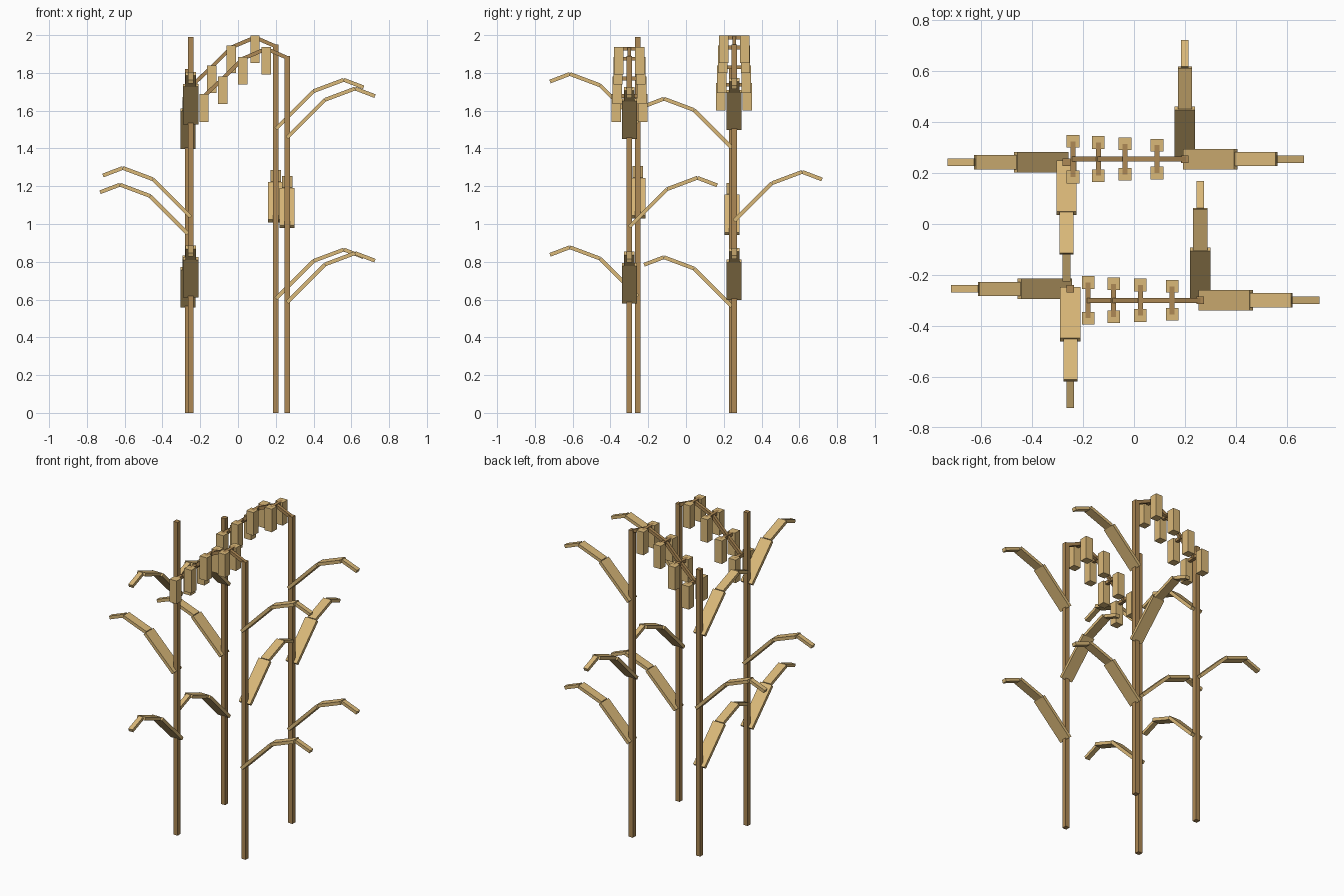
import bpy
from mathutils import Vector, Matrix

cube = bpy.data.objects.get("Cube")
if cube:
    bpy.data.objects.remove(cube)


def make_material(name, colour):
    mat = bpy.data.materials.new(name)
    mat.use_nodes = True
    mat.diffuse_color = colour
    bsdf = mat.node_tree.nodes["Principled BSDF"]
    bsdf.inputs["Base Color"].default_value = colour
    bsdf.inputs["Roughness"].default_value = 0.9
    return mat


STALK = make_material("dry stalk brown", (0.42, 0.25, 0.09, 1))
LEAF = make_material("dry leaf tan", (0.70, 0.48, 0.19, 1))


def box(name, centre, size, mat, rotation=None):
    bpy.ops.mesh.primitive_cube_add(size=1)
    obj = bpy.context.object
    obj.name = name
    turn = rotation.to_4x4() if rotation else Matrix()
    obj.data.transform(turn @ Matrix.Diagonal((*size, 1)))
    obj.location = centre
    obj.data.materials.append(mat)
    return obj


def bar(name, start, end, width, thickness, mat):
    """Flat box running from start to end, kept level across its width."""
    along = (end - start).normalized()
    across = Vector((0, 0, 1)).cross(along).normalized()
    up = along.cross(across)
    rotation = Matrix((along, across, up)).transposed()
    size = ((end - start).length, width, thickness)
    return box(name, (start + end) / 2, size, mat, rotation)


# Arched leaf: (reach, rise) of its joints, and the width of each segment
LEAF_PATH = [(0, 0), (0.2, 0.2), (0.36, 0.26), (0.465, 0.22)]
LEAF_WIDTHS = [0.08, 0.056, 0.03]
LEAF_HEIGHTS = {"lower": 0.31, "middle": 0.521, "upper": 0.771}

# Drooping seed head: (reach, rise, half spread) of each pair of seed pods
TASSEL = [(0.11, 0.038, 0.055), (0.235, -0.015, 0.06),
          (0.34, -0.12, 0.065), (0.44, -0.213, 0.07)]


def leaf(name, base, direction):
    points = [base + direction * r + Vector((0, 0, h)) for r, h in LEAF_PATH]
    parts = ("base", "middle", "tip")
    for part, a, b, width in zip(parts, points, points[1:], LEAF_WIDTHS):
        bar(f"{name}_{part}", a, b, width, 0.02, LEAF)


def tassel(name, top):
    previous = top - Vector((0, 0, 0.01))
    for reach, rise, spread in TASSEL:
        joint = top + Vector((-reach, 0, rise))
        bar(f"{name}_tassel_stem", previous, joint, 0.02, 0.02, STALK)
        box(f"{name}_tassel_crossbar", joint, (0.02, 2 * spread, 0.02), STALK)
        for side in (-1, 1):
            centre = joint + Vector((0, side * spread, -0.063))
            box(f"{name}_seed_pod", centre, (0.05, 0.05, 0.146), LEAF)
        previous = joint


# Four stalks: left ones bear seed heads
PLANTS = [("front_left", 0.26, -0.30, 1.89), ("back_left", 0.20, 0.255, 1.95),
          ("front_right", -0.25, -0.255, 1.99), ("back_right", -0.265, 0.243, 1.82)]

for name, x, y, height in PLANTS:
    box(f"{name}_stalk", (x, y, height / 2), (0.03, 0.03, height), STALK)
    is_left = x > 0
    if is_left:
        outer, middle = Vector((1, 0, 0)), Vector((0, 1, 0))
        tassel(name, Vector((x, y, height)))
    else:
        outer, middle = Vector((0, -1, 0)), Vector((-1, 0, 0))
    for level, ratio in LEAF_HEIGHTS.items():
        direction = middle if level == "middle" else outer
        leaf(f"{name}_{level}_leaf", Vector((x, y, height * ratio)), direction)
